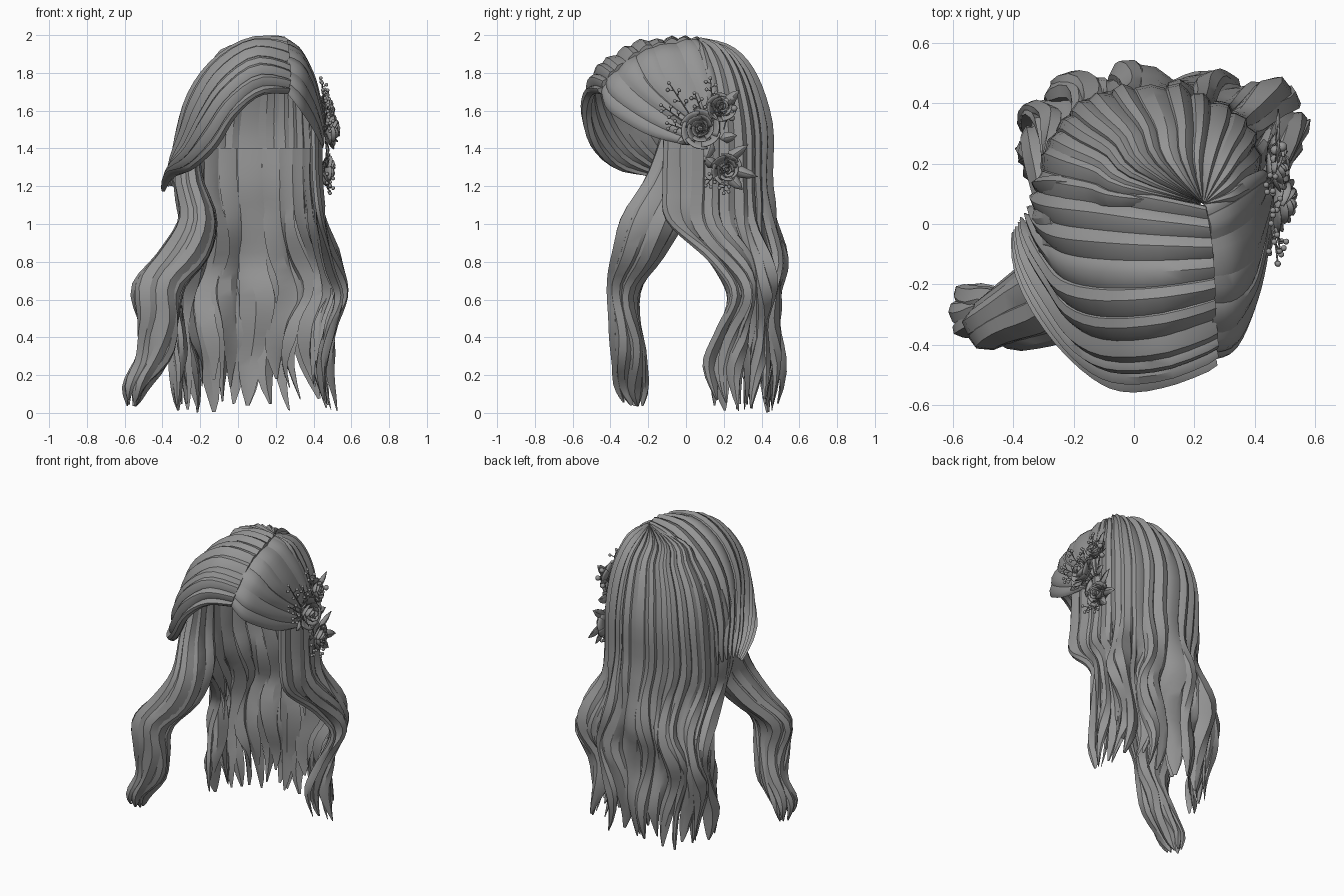
import bpy, bmesh, math, random
from mathutils import Vector, Matrix

if "Cube" in bpy.data.objects:
    bpy.data.objects.remove(bpy.data.objects["Cube"])

random.seed(4)
grey = bpy.data.materials.new("ash_grey")
grey.diffuse_color = (0.3, 0.3, 0.3, 1)
grey.use_nodes = True
grey.node_tree.nodes["Principled BSDF"].inputs["Base Color"].default_value = grey.diffuse_color


def finish(bm, name, angle=35, solid=0):
    me = bpy.data.meshes.new(name)
    bm.to_mesh(me)
    bm.free()
    me.materials.append(grey)
    ob = bpy.data.objects.new(name, me)
    bpy.context.collection.objects.link(ob)
    bpy.context.view_layer.objects.active = ob
    ob.select_set(True)
    bpy.ops.object.shade_smooth_by_angle(angle=math.radians(angle))
    ob.select_set(False)
    if solid:
        mod = ob.modifiers.new("thickness", 'SOLIDIFY')
        mod.thickness = solid
    return ob


def spline(p, t):
    n = len(p) - 1
    s = min(max(t, 0), 1) * n
    i = min(int(s), n - 1)
    f = s - i
    a, b, c, d = p[max(i - 1, 0)], p[i], p[i + 1], p[min(i + 2, n)]
    return (b * 2 + (c - a) * f + (a * 2 - b * 5 + c * 4 - d) * f * f
            + (b * 3 - a - c * 3 + d) * f ** 3) * 0.5


def sheet(guides):
    g = [[Vector(p) for p in row] for row in guides]
    return lambda u, v: spline([spline(row, v) for row in g], u)


def rings(levels, a0, a1, power=1.0, fold=0):
    # each level: z, centre x, radius x, centre y, radius y; fold gathers the lower part into clumps
    lv = [Vector(l) for l in levels]

    def surf(u, v):
        z, cx, rx, cy, ry = spline(lv, v)
        a = math.radians(a0 + (a1 - a0) * u)
        c, s = math.cos(a), math.sin(a)
        dip = fold * min(1, max(0, (1.1 - z) * 4)) * (0.5 - 0.5 * math.cos(math.tau * (u - .455) / .14))
        return Vector((cx + (rx - dip) * math.copysign(abs(c) ** power, c),
                       cy + (ry - dip) * math.copysign(abs(s) ** power, s), z))
    return surf


# cross-section of one lock: position across, height
SECTION = [(-1, -0.1), (-0.55, 0.65), (0.1, 1), (0.6, 0.6), (1, -0.1), (0, -0.6)]


def lock(bm, S, um, hw, th, v0=0, v1=1, sway=0, bump=0, tip=0.8, end=0.1, n=22, phase=0, inset=0, root=0.6):
    loops, e = [], 0.01
    skew = random.uniform(-0.3, 0.3)
    for k in range(n + 1):
        f = k / n
        v = v0 + (v1 - v0) * f
        tap = 1 if f < tip else 1 - (1 - end) * ((f - tip) / (1 - tip)) ** 1.4
        ramp = min(1, max(0, (v - 0.35) * 3))
        mid = um + sway * math.sin(17 * v + phase) * ramp
        vc = min(max(v, e), 1 - e)
        row = []
        for i, (x, h) in enumerate(SECTION):
            u = mid + hw * tap * (x + (skew if i in (1, 2, 3) else 0))
            uc = min(max(u, e), 1 - e)
            nrm = (S(uc + e, vc) - S(uc - e, vc)).cross(S(uc, vc + e) - S(uc, vc - e))
            nrm.normalize()
            lift = h * th * tap * min(1, root + 4 * f) - inset
            lift += bump * math.sin(21 * v + phase * 1.3) * ramp
            row.append(bm.verts.new(S(u, v) + nrm * lift))
        loops.append(row)
    faces = [bm.faces.new(loops[0]), bm.faces.new(loops[-1])]
    m = len(SECTION)
    for a, b in zip(loops, loops[1:]):
        for i in range(m):
            j = (i + 1) % m
            faces.append(bm.faces.new((a[i], a[j], b[j], b[i])))
    bmesh.ops.recalc_face_normals(bm, faces=faces)


# long wavy hair round the sides and back
back = rings([(1.965, .225, .006, .065, .006), (1.92, .13, .18, .05, .16), (1.835, .11, .24, .05, .26),
              (1.69, .08, .315, .05, .335), (1.48, .06, .355, .05, .385), (1.2, .06, .365, .05, .38),
              (1.0, .08, .37, .08, .38), (.8, .10, .43, .24, .275), (.63, .10, .48, .31, .185),
              (.45, .07, .44, .26, .22), (.24, .07, .41, .22, .28), (0, .10, .435, .24, .24)],
             200, -20, 0.85, fold=.055)
bm = bmesh.new()
N = 19
for i in range(N):
    u = (i + 0.5) / N
    side = u < 0.1 or u > 0.88
    lock(bm, back, u, random.uniform(.6, .78) / N, random.uniform(.022, .042), 0.3 if side else 0,
         random.uniform(.965, 1), sway=.018, bump=random.uniform(.01, .02),
         tip=.88, end=.12, n=34, phase=i * 0.7 + random.uniform(-.8, .8))
finish(bm, "long_back_hair", 28)

# inner locks that begin below the scalp
bm = bmesh.new()
for i in range(12):
    lock(bm, back, (i + .9) / 13.8, .036, .026, .39, random.uniform(.93, .99), sway=.012,
         bump=.015, tip=.82, n=24, phase=i * 1.1, inset=.022)
finish(bm, "inner_back_hair", 28)

# fringe swept from the parting to the left
fringe = sheet([
    [(.265, -.45, 1.69), (.12, -.505, 1.68), (-.01, -.53, 1.57), (-.11, -.49, 1.41),
     (-.24, -.37, 1.29), (-.36, -.19, 1.25), (-.395, -.03, 1.17)],
    [(.27, -.39, 1.78), (.1, -.455, 1.81), (-.06, -.465, 1.69), (-.17, -.41, 1.53),
     (-.26, -.3, 1.38), (-.355, -.14, 1.28), (-.39, -.02, 1.19)],
    [(.265, -.25, 1.90), (.08, -.30, 1.925), (-.10, -.31, 1.805), (-.21, -.27, 1.63),
     (-.275, -.18, 1.46), (-.345, -.07, 1.31), (-.375, .01, 1.2)],
    [(.26, -.08, 1.955), (.07, -.08, 1.955), (-.11, -.07, 1.85), (-.235, -.05, 1.68),
     (-.295, -.01, 1.48), (-.325, .04, 1.33), (-.345, .05, 1.2)],
    [(.24, .06, 1.965), (.05, .1, 1.935), (-.115, .14, 1.81), (-.235, .16, 1.66),
     (-.295, .155, 1.48), (-.31, .14, 1.33), (-.315, .12, 1.18)]])
bm = bmesh.new()
for i in range(10):
    lock(bm, fringe, (i + .5) / 10, .066, random.uniform(.022, .038), tip=.75, end=.3, n=20, root=.8)
finish(bm, "swept_fringe")

# smoother panel on the right of the parting
panel = sheet([
    [(.23, .07, 1.97), (.3, .11, 1.92), (.36, .15, 1.81), (.4, .17, 1.70), (.425, .18, 1.6), (.43, .18, 1.45)],
    [(.25, -.03, 1.96), (.32, 0, 1.915), (.38, .04, 1.81), (.415, .08, 1.7), (.435, .11, 1.59), (.44, .15, 1.46)],
    [(.255, -.22, 1.91), (.33, -.21, 1.87), (.39, -.16, 1.76), (.42, -.06, 1.65), (.44, .05, 1.55), (.445, .13, 1.45)],
    [(.255, -.38, 1.80), (.33, -.36, 1.75), (.385, -.26, 1.66), (.42, -.13, 1.57), (.44, .02, 1.48), (.445, .12, 1.42)],
    [(.255, -.45, 1.70), (.325, -.42, 1.61), (.38, -.31, 1.53), (.42, -.17, 1.46), (.44, 0, 1.42), (.445, .1, 1.4)]])
bm = bmesh.new()
for i in range(7):
    lock(bm, panel, (i + .5) / 7, .095, random.uniform(.012, .018), tip=.8, end=.5, n=18, root=.8)
finish(bm, "side_panel")

# separate lock falling forward on the left
strand = rings([(1.5, -.26, .03, .0, .11), (1.25, -.265, .05, -.06, .13), (1.03, -.215, .08, -.17, .155),
                (.84, -.29, .12, -.25, .12), (.67, -.42, .12, -.325, .07), (.48, -.43, .09, -.325, .06),
                (.28, -.45, .075, -.30, .07), (.13, -.55, .045, -.28, .075), (.03, -.57, .02, -.28, .045)], 360, 0)
bm = bmesh.new()
for i in range(7):
    lock(bm, strand, (i + .5) / 7, .11, random.uniform(.02, .034), 0, random.uniform(.94, 1),
         sway=.05, bump=.008, tip=.86, end=.2, n=26, phase=i * .9)
finish(bm, "front_lock", 28)

# roses: rings of cupped petals round a bud
bm = bmesh.new()
for c, R, out in [((.46, .08, 1.5), .1, (1, -.1, .1)), ((.45, .18, 1.61), .075, (1, .25, .3)),
                  ((.45, .21, 1.29), .08, (1, .2, -.1))]:
    M = Matrix.Translation(c) @ Vector(out).to_track_quat('Z', 'Y').to_matrix().to_4x4()
    bmesh.ops.create_icosphere(bm, subdivisions=1, radius=.17 * R,
                               matrix=M @ Matrix.Translation((0, 0, .55 * R)))
    for ring, (r, h, cnt) in enumerate([(.25, .8, 3), (.45, .75, 4), (.7, .62, 5), (1.0, .4, 6)]):
        for p in range(cnt):
            w = math.pi / cnt * 1.25
            rows = []
            for s, flare in [(0, .55), (.6, .9), (1, 1.05)]:
                row = []
                for k in range(-3, 4):
                    a = (p + .4 * ring) * math.tau / cnt + w * k / 3
                    rr = r * R * (flare + .025 * k)
                    z = s * h * R * (1 - .3 * (k / 3) ** 2)
                    row.append(bm.verts.new(M @ Vector((rr * math.cos(a), rr * math.sin(a), z))))
                rows.append(row)
            for a, b in zip(rows, rows[1:]):
                for k in range(6):
                    bm.faces.new((a[k], a[k + 1], b[k + 1], b[k]))
finish(bm, "roses", solid=.004)


def leaf(bm, base, tip, width):
    a, b = Vector(base), Vector(tip)
    d = b - a
    side = d.cross(Vector((1, 0, 0))).normalized() * width
    up = Vector((.012, 0, 0))
    mids = [bm.verts.new(a + d * f + up * math.sin(f * math.pi)) for f in (0, .35, .7, 1)]
    for s in (-1, 1):
        e1 = bm.verts.new(a + d * .35 + side * s)
        e2 = bm.verts.new(a + d * .7 + side * .7 * s)
        for f in ((mids[0], e1, mids[1]), (mids[1], e1, e2, mids[2]), (mids[2], e2, mids[3])):
            bm.faces.new(f if s < 0 else f[::-1])


# leaves behind the roses
bm = bmesh.new()
for y0, z0, y1, z1 in [(.2, 1.62, .28, 1.71), (.14, 1.44, .1, 1.33), (.2, 1.33, .33, 1.42),
                       (.24, 1.29, .38, 1.25), (.22, 1.26, .3, 1.18), (.16, 1.3, .09, 1.36),
                       (.04, 1.46, -.05, 1.43), (.18, 1.45, .27, 1.47)]:
    leaf(bm, (.46, y0, z0), (.475, y1, z1), .03)
finish(bm, "leaves", solid=.004)


def rod(bm, a, b, r):
    d = b - a
    M = Matrix.Translation((a + b) / 2) @ d.to_track_quat('Z', 'Y').to_matrix().to_4x4()
    bmesh.ops.create_cone(bm, cap_ends=True, segments=5, radius1=r, radius2=r * .7, depth=d.length, matrix=M)


# berry sprigs
bm = bmesh.new()
for y0, z0, y1, z1, r in [(.03, 1.56, -.08, 1.73, .01), (.0, 1.53, -.12, 1.62, .01), (.14, 1.64, .13, 1.76, .01),
                          (.2, 1.5, .24, 1.65, .017), (.02, 1.49, -.09, 1.53, .01), (.17, 1.28, .11, 1.21, .01),
                          (.21, 1.25, .2, 1.17, .01), (.1, 1.55, .05, 1.68, .01)]:
    a, b = Vector((.46, y0, z0)), Vector((.485 - .25 * max(0, z1 - 1.58), y1, z1))
    rod(bm, a, b, .004)
    d = b - a
    side = d.cross(Vector((1, 0, 0))).normalized() * .025
    for k, f in enumerate((.35, .52, .69, .86, 1)):
        root = a + d * f
        end = root + d * .1 + (side * (-1) ** k + Vector((.012 * (k % 3), 0, 0)) if f < 1 else Vector())
        rod(bm, root, end, .003)
        bmesh.ops.create_icosphere(bm, subdivisions=2, radius=r, matrix=Matrix.Translation(end))
finish(bm, "berry_sprigs")
